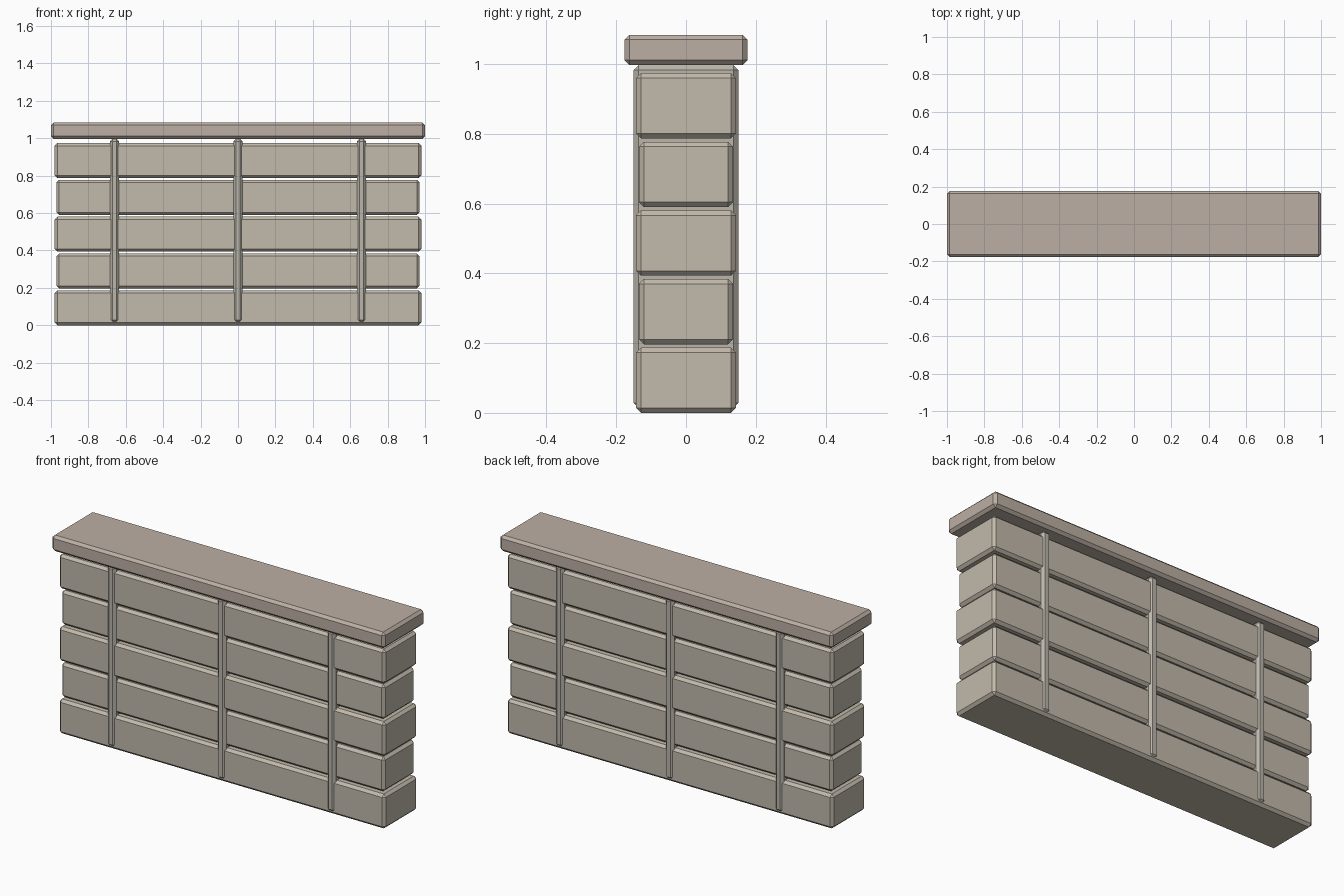
import bpy
import bmesh

if "Cube" in bpy.data.objects:
    bpy.data.objects.remove(bpy.data.objects["Cube"])


def colour(name, rgb):
    mat = bpy.data.materials.new(name)
    mat.diffuse_color = (*rgb, 1)
    mat.use_nodes = True
    mat.node_tree.nodes["Principled BSDF"].inputs["Base Color"].default_value = mat.diffuse_color
    return mat


def block(name, mat, x, size_x, size_y, z0, z1, chamfer=0.014):
    """Box centred on y = 0 with every edge chamfered flat."""
    bm = bmesh.new()
    bmesh.ops.create_cube(bm, size=1)
    for v in bm.verts:
        v.co.x = v.co.x * size_x + x
        v.co.y *= size_y
        v.co.z = z0 + (v.co.z + 0.5) * (z1 - z0)
    bmesh.ops.bevel(bm, geom=bm.edges[:], offset=chamfer, segments=1,
                    profile=0.5, affect='EDGES')
    mesh = bpy.data.meshes.new(name)
    bm.to_mesh(mesh)
    bm.free()
    mesh.materials.append(mat)
    obj = bpy.data.objects.new(name, mesh)
    bpy.context.collection.objects.link(obj)
    return obj


stone = colour("stone", (0.54, 0.49, 0.41))
rib_stone = colour("rib_stone", (0.50, 0.47, 0.41))
cap_stone = colour("cap_stone", (0.50, 0.43, 0.37))

# Stacked courses, every other one slightly inset
for i in range(5):
    inset = i % 2
    z = i * 0.1967
    block(f"wall_course_{i + 1}", stone, 0, 1.942 if inset else 1.96,
          0.27 if inset else 0.286, z, z + 0.187)

# Upright ribs passing through the full wall depth
for i, x in enumerate((-0.66, 0, 0.66)):
    block(f"upright_rib_{i + 1}", rib_stone, x, 0.05, 0.30, 0.014, 0.997)

# Overhanging cap
block("cap_slab", cap_stone, 0, 2.0, 0.352, 0.997, 1.084)
